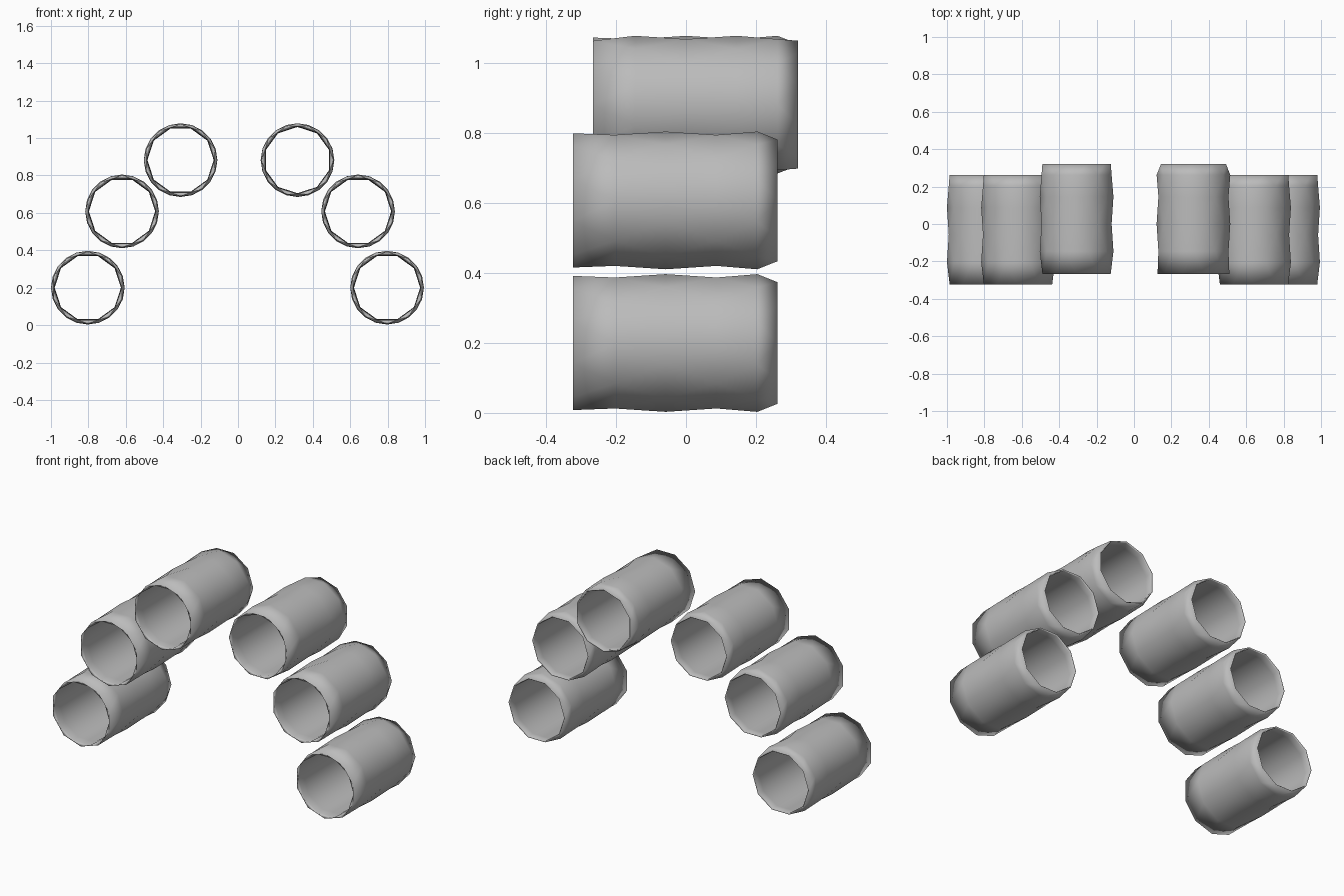
import bpy, bmesh, math

cube = bpy.data.objects.get("Cube")
if cube:
    bpy.data.objects.remove(cube, do_unlink=True)

# One plain grey finish
grey = bpy.data.materials.new("plain grey")
grey.use_nodes = True
GREY = (0.5, 0.5, 0.5, 1)
grey.diffuse_color = GREY
bsdf = next(n for n in grey.node_tree.nodes if n.type == 'BSDF_PRINCIPLED')
bsdf.inputs["Base Color"].default_value = GREY
bsdf.inputs["Roughness"].default_value = 0.6

SIDES = 10
STEP = 2 * math.pi / SIDES
# Closed wall profile: (y, radius, half-steps of twist). Outer rings are staggered.
PROFILE = [
    (-0.324, 0.192, 0), (-0.204, 0.197, 1), (-0.058, 0.197, 2),
    (0.087, 0.197, 3), (0.204, 0.197, 4), (0.262, 0.183, 5),
    (0.255, 0.177, 5), (0.215, 0.179, 5), (-0.27, 0.179, 5),
    (-0.315, 0.181, 5),
]


def tube(name, x, z, shift=0.0, turn=0.0):
    """Hollow ten-sided tube along y with a thin wall and staggered rings."""
    bm = bmesh.new()
    rings = []
    for y, r, half in PROFILE:
        ring = []
        for k in range(SIDES):
            a = math.pi / 2 + (k + half / 2 + turn) * STEP
            ring.append(bm.verts.new((r * math.cos(a), y, r * math.sin(a))))
        rings.append((ring, half))
    for i, (a, ha) in enumerate(rings):
        b, hb = rings[(i + 1) % len(rings)]
        back = hb < ha                      # closing front lip
        off = (ha - hb - 1) // 2 if back else 0
        for k in range(SIDES):
            n = (k + 1) % SIDES
            if ha == hb:                    # aligned rings: quads
                bm.faces.new((a[k], a[n], b[n], b[k]))
            elif back:                      # lip: stagger the other way
                p, q = b[(k + off) % SIDES], b[(k + off + 1) % SIDES]
                q2 = b[(k + off + 2) % SIDES]
                bm.faces.new((a[k], q, p))
                bm.faces.new((a[k], a[n], q))
            else:                           # staggered rings: triangles
                bm.faces.new((a[k], a[n], b[k]))
                bm.faces.new((a[n], b[n], b[k]))
    bmesh.ops.recalc_face_normals(bm, faces=bm.faces)
    for f in bm.faces:
        f.smooth = True
    me = bpy.data.meshes.new(name)
    bm.to_mesh(me)
    bm.free()
    me.materials.append(grey)
    ob = bpy.data.objects.new(name, me)
    ob.location = (x, shift, z)
    bpy.context.collection.objects.link(ob)


# Arch of six tubes; the top pair sits further back
tube("lower_tube_right", -0.803, 0.20)
tube("middle_tube_right", -0.62, 0.608)
tube("upper_tube_right", -0.307, 0.882, 0.058)
tube("upper_tube_left", 0.318, 0.882, 0.058, 0.5)
tube("middle_tube_left", 0.642, 0.608)
tube("lower_tube_left", 0.797, 0.20)
